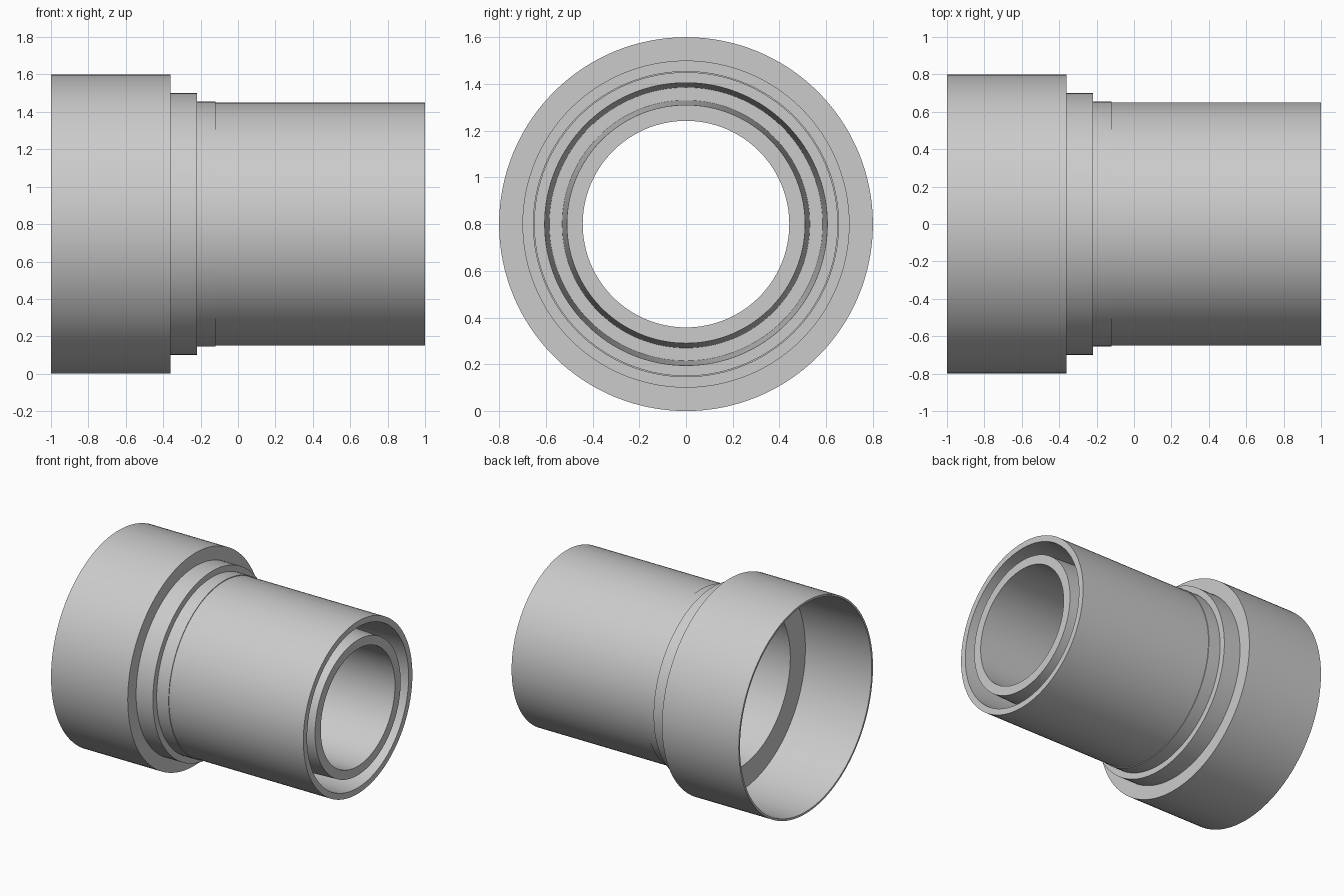
import bpy, bmesh, math

if "Cube" in bpy.data.objects:
    bpy.data.objects.remove(bpy.data.objects["Cube"])

SEGMENTS = 128
AXIS_Z = 0.8

grey = bpy.data.materials.new("plain_grey")
grey.diffuse_color = (0.6, 0.6, 0.6, 1)
grey.use_nodes = True
grey.node_tree.nodes["Principled BSDF"].inputs["Base Color"].default_value = grey.diffuse_color


def lathe_x(name, profile):
    """Revolve a closed (x, radius) profile around the horizontal axis."""
    bm = bmesh.new()
    rings = []
    for i in range(SEGMENTS):
        a = 2 * math.pi * i / SEGMENTS
        rings.append([bm.verts.new((x, r * math.cos(a), AXIS_Z + r * math.sin(a)))
                      for x, r in profile])
    n = len(profile)
    for i in range(SEGMENTS):
        a, b = rings[i], rings[(i + 1) % SEGMENTS]
        for j in range(n):
            k = (j + 1) % n
            bm.faces.new((a[j], a[k], b[k], b[j]))
    bmesh.ops.recalc_face_normals(bm, faces=bm.faces[:])
    mesh = bpy.data.meshes.new(name)
    bm.to_mesh(mesh)
    bm.free()
    mesh.materials.append(grey)
    obj = bpy.data.objects.new(name, mesh)
    bpy.context.collection.objects.link(obj)
    bpy.ops.object.select_all(action='DESELECT')
    bpy.context.view_layer.objects.active = obj
    obj.select_set(True)
    bpy.ops.object.shade_smooth_by_angle(angle=math.radians(30))
    return obj


# Outer steps: wide socket, shoulder, low collar, long sleeve
outside = [(-1, 0.8), (-0.36, 0.8), (-0.36, 0.70), (-0.22, 0.70),
           (-0.22, 0.655), (-0.12, 0.655), (-0.12, 0.65), (1, 0.65)]
# Tapered annular groove in the narrow end, around the inner tube
groove = [(1, 0.605), (0.45, 0.585), (0.45, 0.53), (1, 0.51)]
# Bore of the inner tube, web, wide bore and the thin-walled socket
bore = [(1, 0.442), (0.35, 0.442), (0.35, 0.6), (-0.45, 0.6),
        (-0.45, 0.78), (-1, 0.785)]

lathe_x("stepped_pipe_adapter", outside + groove + bore)
